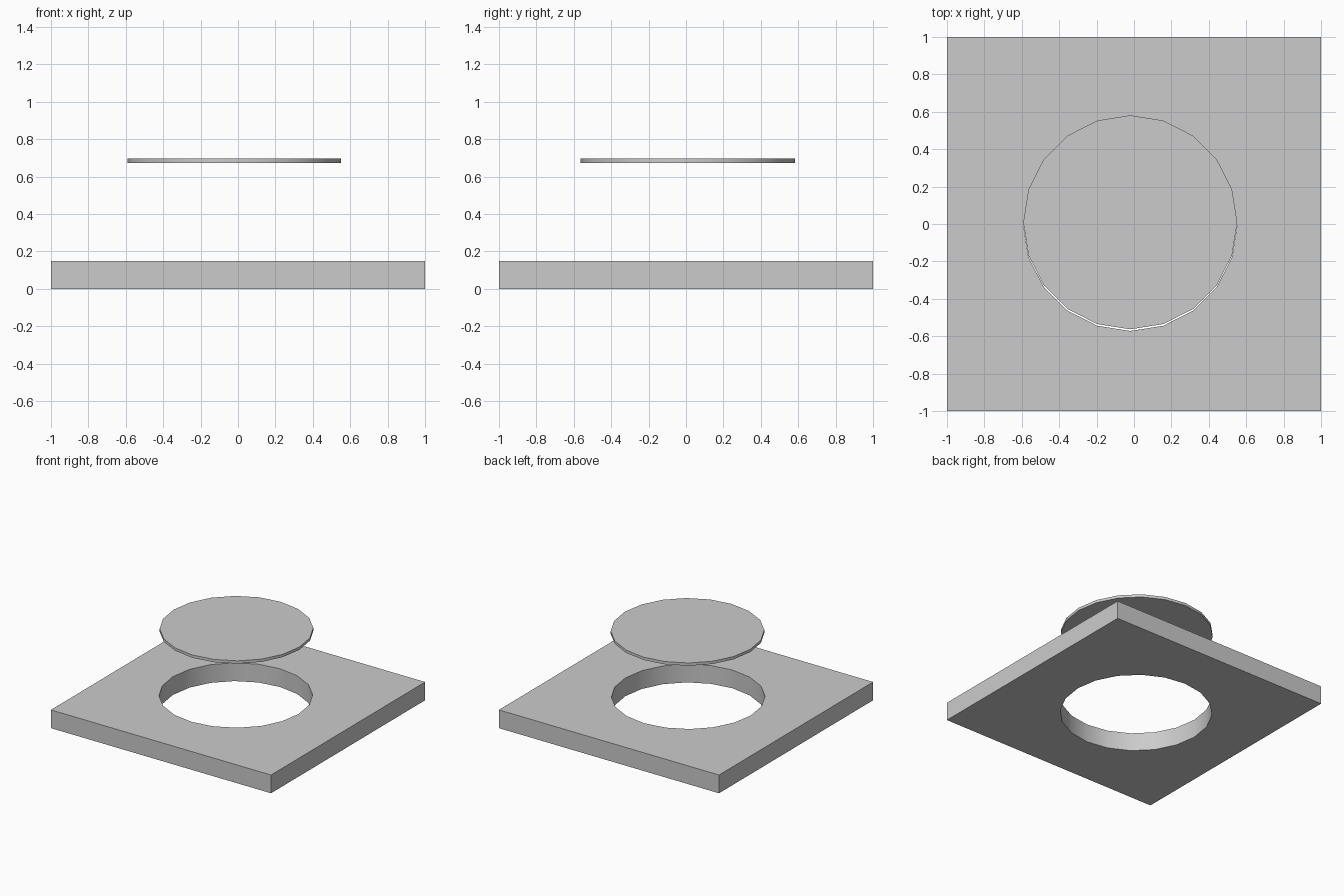
import bpy, math

if "Cube" in bpy.data.objects:
    bpy.data.objects.remove(bpy.data.objects["Cube"])

HOLE_X, RADIUS, SIDES = -0.02, 0.572, 20


def cylinder(name, y, z0, z1):
    bpy.ops.mesh.primitive_cylinder_add(vertices=SIDES, radius=RADIUS, depth=z1 - z0,
                                        location=(HOLE_X, y, (z0 + z1) / 2))
    ob = bpy.context.object
    ob.name = name
    return ob


def smooth(ob):
    bpy.ops.object.select_all(action='DESELECT')
    ob.select_set(True)
    bpy.context.view_layer.objects.active = ob
    bpy.ops.object.shade_smooth_by_angle(angle=math.radians(30))


# Square base plate
bpy.ops.mesh.primitive_cube_add(size=1, location=(0, 0, 0.075))
plate = bpy.context.object
plate.name = "base_plate"
plate.scale = (2, 2, 0.15)
bpy.ops.object.transform_apply(location=False, rotation=False, scale=True)

# Round through-hole, slightly off centre
cutter = cylinder("hole_cutter", 0.0, -0.2, 0.4)
cutter.hide_render = True
mod = plate.modifiers.new("hole", 'BOOLEAN')
mod.operation = 'DIFFERENCE'
mod.solver = 'EXACT'
mod.object = cutter
bpy.context.view_layer.objects.active = plate
bpy.ops.object.modifier_apply(modifier=mod.name)
bpy.data.objects.remove(cutter)
smooth(plate)

# Thin lid floating above the hole
smooth(cylinder("lid_disc", 0.009, 0.673, 0.696))
